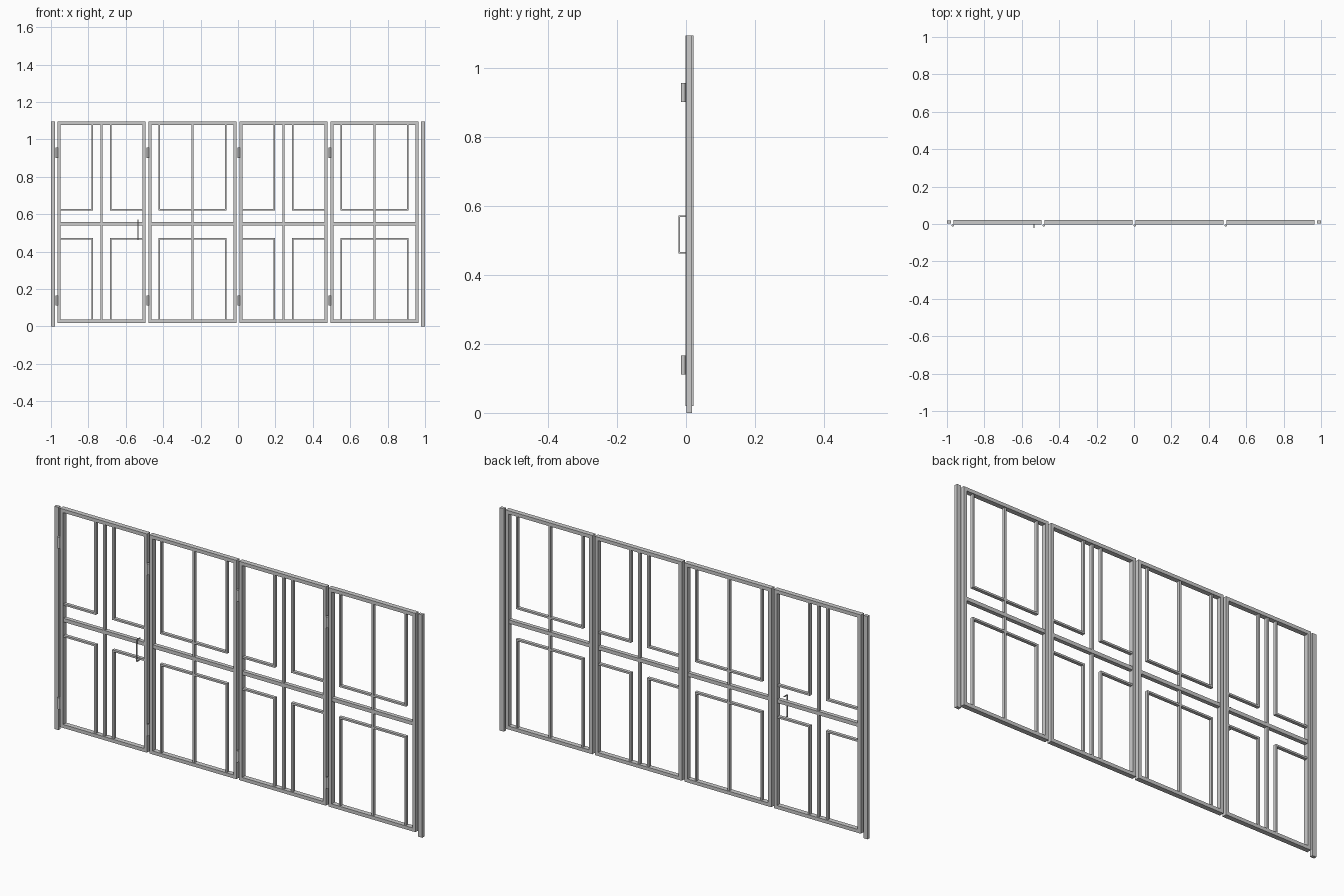
import bpy, bmesh
from mathutils import Matrix, Vector

if "Cube" in bpy.data.objects:
    bpy.data.objects.remove(bpy.data.objects["Cube"])

Z0, Z1 = 0.02, 1.095          # panel bottom / top
PW, PITCH = 0.472, 0.4865     # panel width and spacing
FW, BAR = 0.017, 0.009        # frame and thin bar widths
FY, BY = (-0.002, 0.022), (0.002, 0.018)   # frame and bar depth ranges
ZM = 0.549                    # middle rail height
LOW, HIGH = 0.469, 0.625      # decorative bar heights


def finish(bm, name):
    me = bpy.data.meshes.new(name)
    bm.to_mesh(me)
    bm.free()
    ob = bpy.data.objects.new(name, me)
    bpy.context.collection.objects.link(ob)
    return ob


def boxes(name, items):
    """One object from boxes given as (x0, x1, y range, z0, z1)."""
    bm = bmesh.new()
    for x0, x1, (y0, y1), z0, z1 in items:
        c = Vector(((x0 + x1) / 2, (y0 + y1) / 2, (z0 + z1) / 2))
        m = Matrix.Translation(c) @ Matrix.Diagonal((x1 - x0, y1 - y0, z1 - z0, 1))
        bmesh.ops.create_cube(bm, size=1, matrix=m)
    return finish(bm, name)


def panel(i):
    cx = (i - 1.5) * PITCH
    l, r = cx - PW / 2, cx + PW / 2
    il, ir, ib, it = l + FW, r - FW, Z0 + FW, Z1 - FW
    h = BAR / 2
    # outer frame
    boxes(f"panel_frame_{i+1}", [
        (l, il, FY, Z0, Z1), (r - FW, r, FY, Z0, Z1),
        (il, ir, FY, Z0, ib), (il, ir, FY, it, Z1)])
    # middle rail and centre upright
    boxes(f"middle_rail_{i+1}", [(il, ir, (0.0, 0.02), ZM - 0.009, ZM + 0.009)])
    boxes(f"centre_bar_{i+1}", [(cx - 0.005, cx + 0.005, BY, ib, it)])
    # decorative bars: corner shapes on odd panels, U shapes on even ones
    off = 0.049 if i % 2 == 0 else 0.178
    bars = []
    for s in (-1, 1):
        x = cx + s * off
        bars += [(x - h, x + h, BY, ib, LOW - h), (x - h, x + h, BY, HIGH + h, it)]
    for z in (LOW, HIGH):
        if i % 2 == 0:
            spans = [(il, cx - off + h), (cx + off - h, ir)]
        else:
            spans = [(cx - off - h, cx + off + h)]
        bars += [(a, b, BY, z - h, z + h) for a, b in spans]
    boxes(f"decorative_bars_{i+1}", bars)
    # hinge barrels on the left edge
    for z, tag in ((0.139, "lower"), (0.929, "upper")):
        bm = bmesh.new()
        bmesh.ops.create_cone(bm, cap_ends=True, segments=16, radius1=0.0063,
                              radius2=0.0063, depth=0.055,
                              matrix=Matrix.Translation((l - 0.003, -0.0082, z)))
        ob = finish(bm, f"hinge_{tag}_{i+1}")
        bpy.context.view_layer.objects.active = ob
        ob.select_set(True)
        bpy.ops.object.shade_smooth_by_angle()
        ob.select_set(False)


for i in range(4):
    panel(i)

# wall posts
boxes("post_left", [(-1.0, -0.978, BY, 0, Z1)])
boxes("post_right", [(0.978, 1.0, BY, 0, Z1)])

# pull handle on the first panel
hx = (-0.538, -0.533)
boxes("handle", [
    (*hx, (-0.022, -0.018), 0.463, 0.573),
    (*hx, (-0.018, 0.003), 0.463, 0.467),
    (*hx, (-0.018, 0.003), 0.569, 0.573)])
